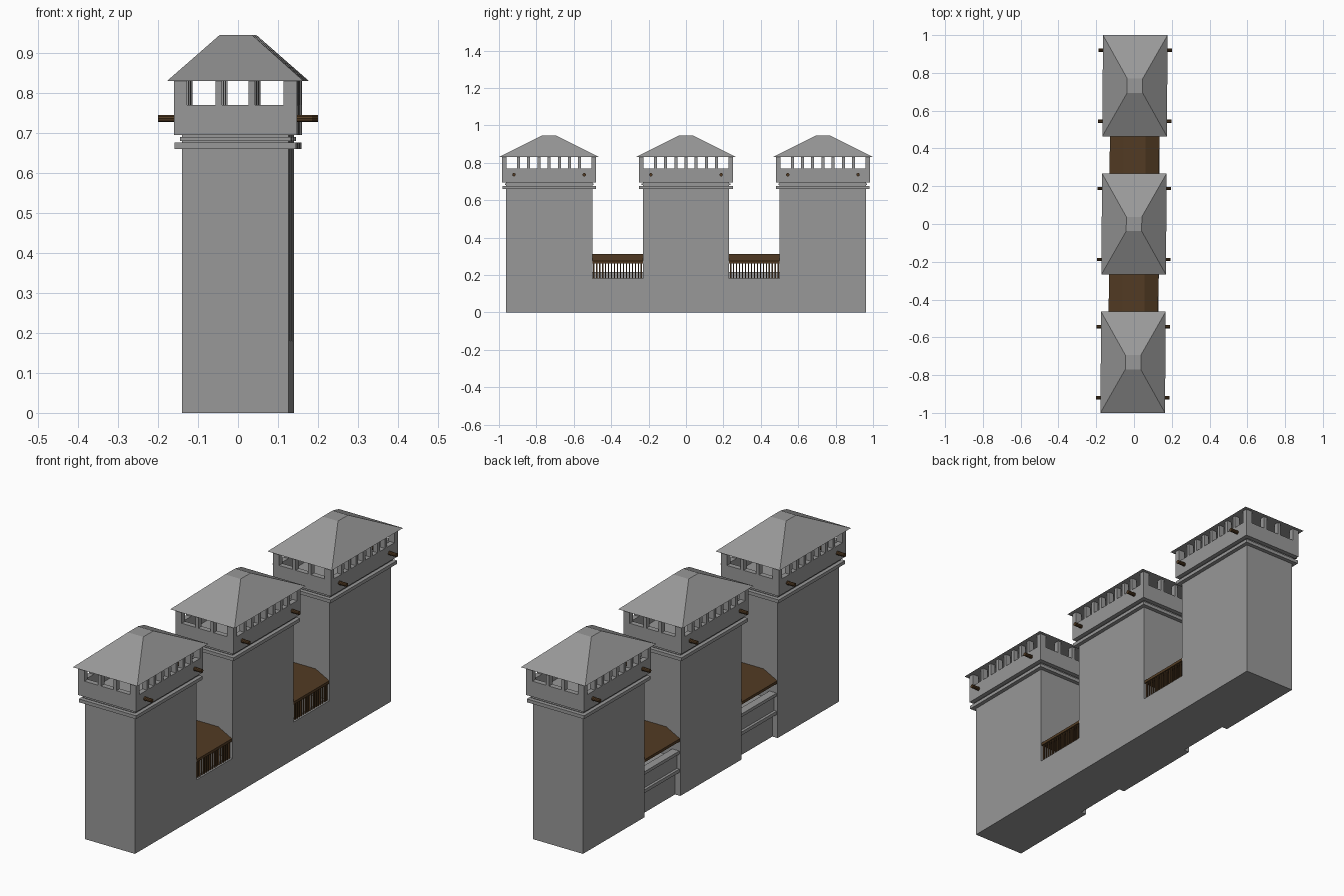
import bpy, bmesh, math

if "Cube" in bpy.data.objects:
    bpy.data.objects.remove(bpy.data.objects["Cube"])

SKEW = 0.0068          # the row of towers leans very slightly off the y axis


def material(name, rgb):
    m = bpy.data.materials.new(name)
    m.diffuse_color = (*rgb, 1)
    m.use_nodes = True
    m.node_tree.nodes["Principled BSDF"].inputs["Base Color"].default_value = m.diffuse_color
    return m


brown = material("brown_wood", (0.085, 0.044, 0.017))
stone = material("dark_stone", (0.315, 0.315, 0.315))


def finish(name, bm, mat=stone):
    for v in bm.verts:
        v.co.x += SKEW * v.co.y
    bmesh.ops.recalc_face_normals(bm, faces=bm.faces)
    me = bpy.data.meshes.new(name)
    bm.to_mesh(me)
    bm.free()
    ob = bpy.data.objects.new(name, me)
    bpy.context.collection.objects.link(ob)
    me.materials.append(mat)
    return ob


def add_box(bm, x0, x1, y0, y1, z0, z1):
    vs = bmesh.ops.create_cube(bm, size=1)["verts"]
    for v in vs:
        v.co.x = x0 if v.co.x < 0 else x1
        v.co.y = y0 if v.co.y < 0 else y1
        v.co.z = z0 if v.co.z < 0 else z1
    return vs


def boxes(name, items, mat=stone):
    bm = bmesh.new()
    for it in items:
        add_box(bm, *it)
    return finish(name, bm, mat)


def slab(c, hx, hy, z0, z1):
    return (-hx, hx, c - hy, c + hy, z0, z1)


HX, HY = 0.133, 0.231           # tower shaft half sizes
PX, PY, T = 0.154, 0.252, 0.025  # gallery half sizes and wall thickness

for i, c in enumerate((-0.732, 0.0, 0.732)):
    # shaft and ledges
    boxes(f"tower_shaft_{i}", [slab(c, HX, HY, 0, 0.697)])
    boxes(f"tower_ledge_{i}", [slab(c, 0.152, 0.25, 0.66, 0.676),
                               slab(c, 0.139, 0.237, 0.68, 0.69)])

    # gallery parapet with floor, and pillars between the window openings
    ring = [slab(c, PX, PY, 0.695, 0.705)]
    posts = []
    for s in (-1, 1):
        xa, xb = sorted((s * PX, s * (PX - T)))
        ya, yb = sorted((c + s * PY, c + s * (PY - T)))
        ring.append((xa, xb, c - PY, c + PY, 0.695, 0.77))
        ring.append((-PX + T, PX - T, ya, yb, 0.695, 0.77))
        for t in (-1, 1):
            px, py = sorted((t * PX, t * (PX - 0.033)))
            posts.append((px, py, ya, yb, 0.77, 0.832))
        for x in (-0.041, 0.041):
            posts.append((x - 0.008, x + 0.008, ya, yb, 0.77, 0.832))
        for k in range(-3, 4):
            y = c + k * 0.0545
            posts.append((xa, xb, y - 0.008, y + 0.008, 0.77, 0.832))
    boxes(f"gallery_parapet_{i}", ring)
    boxes(f"gallery_pillars_{i}", posts)

    # hipped roof with a flat top
    bm = bmesh.new()
    for v in add_box(bm, *slab(c, 0.171, 0.268, 0.83, 0.945)):
        if v.co.z > 0.9:
            v.co.x = math.copysign(0.041, v.co.x)
            v.co.y = c + math.copysign(0.038, v.co.y - c)
    finish(f"tower_roof_{i}", bm)

    # round timber beams through the gallery
    bm = bmesh.new()
    for s in (-1, 1):
        vs = bmesh.ops.create_cone(bm, cap_ends=True, segments=10, radius1=0.009,
                                   radius2=0.009, depth=0.388)["verts"]
        for v in vs:
            v.co.x, v.co.y, v.co.z = v.co.z, v.co.y + c + s * 0.188, v.co.x + 0.736
    finish(f"gallery_beams_{i}", bm, brown)

for i, s in enumerate((-1, 1)):
    y0, y1 = sorted((s * HY, s * (0.732 - HY)))
    # linking wall, stepped on its left side
    boxes(f"linking_wall_{i}", [
        (-0.105, HX, y0, y1, 0, 0.18),
        (-0.128, -0.10, y0, y1, 0.112, 0.128),
        (-0.115, -0.095, y0, y1, 0.128, 0.20),
        (-0.128, -0.09, y0, y1, 0.20, 0.215)])

    # bars along the right side
    n = 17
    step = (y1 - y0) / n
    bars = []
    for k in range(n):
        y = y0 + (k + 0.5) * step
        bars.append((0.119, 0.125, y - 0.003, y + 0.003, 0.178, 0.27))
    boxes(f"walkway_bars_{i}", bars, brown)

    # faceted timber roof over the walkway
    prof = [(-0.131, 0.262), (0.131, 0.262), (0.131, 0.275),
            (0.058, 0.313), (-0.058, 0.313), (-0.131, 0.275)]
    bm = bmesh.new()
    f = bm.faces.new([bm.verts.new((x, y0, z)) for x, z in prof])
    ext = bmesh.ops.extrude_face_region(bm, geom=[f], use_keep_orig=True)["geom"]
    for v in ext:
        if isinstance(v, bmesh.types.BMVert):
            v.co.y = y1
    finish(f"walkway_roof_{i}", bm, brown)
